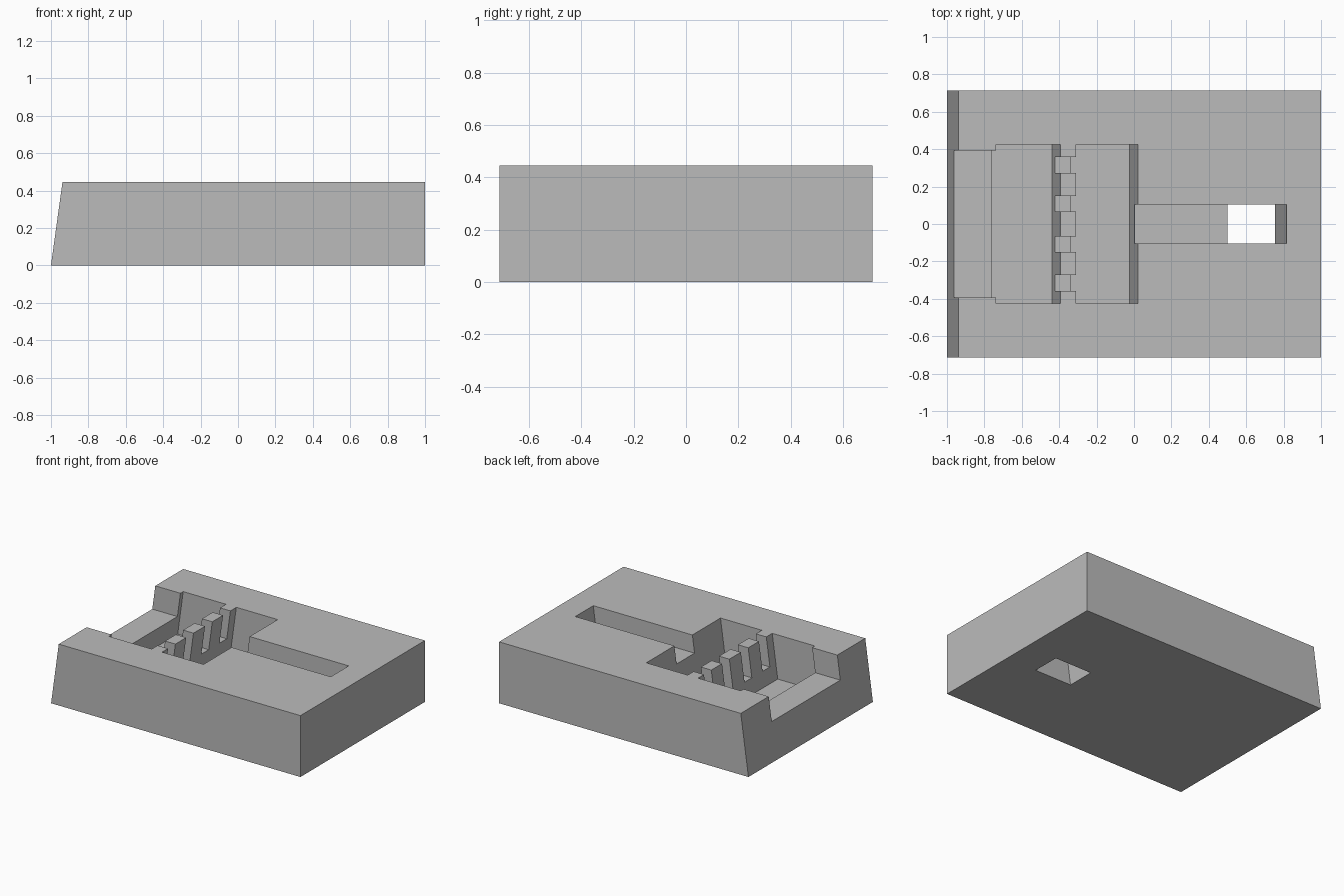
import bpy, bmesh

cube = bpy.data.objects.get("Cube")
if cube:
    bpy.data.objects.remove(cube, do_unlink=True)

HEIGHT = 0.445
LEAN = 0.138          # sideways drift of every leaning wall per unit of depth
ABOVE = 0.6           # cutters reach past the top face
FLOOR = 0.125         # floor of the two pockets

grey = bpy.data.materials.new("plain grey")
grey.use_nodes = True
grey.diffuse_color = (0.5, 0.5, 0.5, 1)
grey.node_tree.nodes["Principled BSDF"].inputs["Base Color"].default_value = (0.5, 0.5, 0.5, 1)


def prism(name, profile, y0, y1):
    """Extrude an x-z profile along y; x is given at top level and leans with depth."""
    bm = bmesh.new()
    verts = [bm.verts.new((x - (HEIGHT - z) * LEAN, y0, z)) for x, z in profile]
    face = bm.faces.new(verts)
    side = bmesh.ops.extrude_face_region(bm, geom=[face])["geom"]
    moved = [v for v in side if isinstance(v, bmesh.types.BMVert)]
    bmesh.ops.translate(bm, verts=moved, vec=(0, y1 - y0, 0))
    bmesh.ops.recalc_face_normals(bm, faces=bm.faces)
    mesh = bpy.data.meshes.new(name)
    bm.to_mesh(mesh)
    bm.free()
    mesh.materials.append(grey)
    obj = bpy.data.objects.new(name, mesh)
    bpy.context.collection.objects.link(obj)
    return obj


def cut(name, profile, y0, y1):
    """Carve a leaning prism out of the body."""
    cutter = prism(name, profile, y0, y1)
    cutter.hide_render = True
    mod = body.modifiers.new(name, "BOOLEAN")
    mod.operation = "DIFFERENCE"
    mod.solver = "EXACT"
    mod.object = cutter
    bpy.context.view_layer.objects.active = body
    bpy.ops.object.modifier_apply(modifier=mod.name)
    bpy.data.objects.remove(cutter, do_unlink=True)


def box(x0, x1, z0):
    return [(x0, z0), (x1, z0), (x1, ABOVE), (x0, ABOVE)]


# Block with a leaning left end and an upright right end
left_top = -1 + HEIGHT * LEAN
body = prism("body_block", [(left_top, 0), (1 + HEIGHT * LEAN, 0),
                            (1, HEIGHT), (left_top, HEIGHT)], -0.713, 0.713)

# Two deep pockets either side of the toothed divider
cut("outer_pocket", box(-0.737, -0.394, FLOOR), -0.425, 0.425)
cut("inner_pocket", box(-0.311, 0.021, FLOOR), -0.425, 0.425)

# Slots through the divider, leaving three posts and two end stubs
for y in (-0.315, -0.108, 0.108, 0.315):
    cut("divider_slot", box(-0.45, -0.25, 0.235), y - 0.042, y + 0.042)

# Wide shallow channel opening through the left end
cut("end_channel", box(-1.2, -0.6, 0.27), -0.393, 0.393)

# Long narrow groove that drops through the base at its far end
cut("groove_and_hole", [(-0.1, 0.318), (0.518, 0.318), (0.518, -0.1),
                        (0.816, -0.1), (0.816, ABOVE), (-0.1, ABOVE)], -0.103, 0.103)
